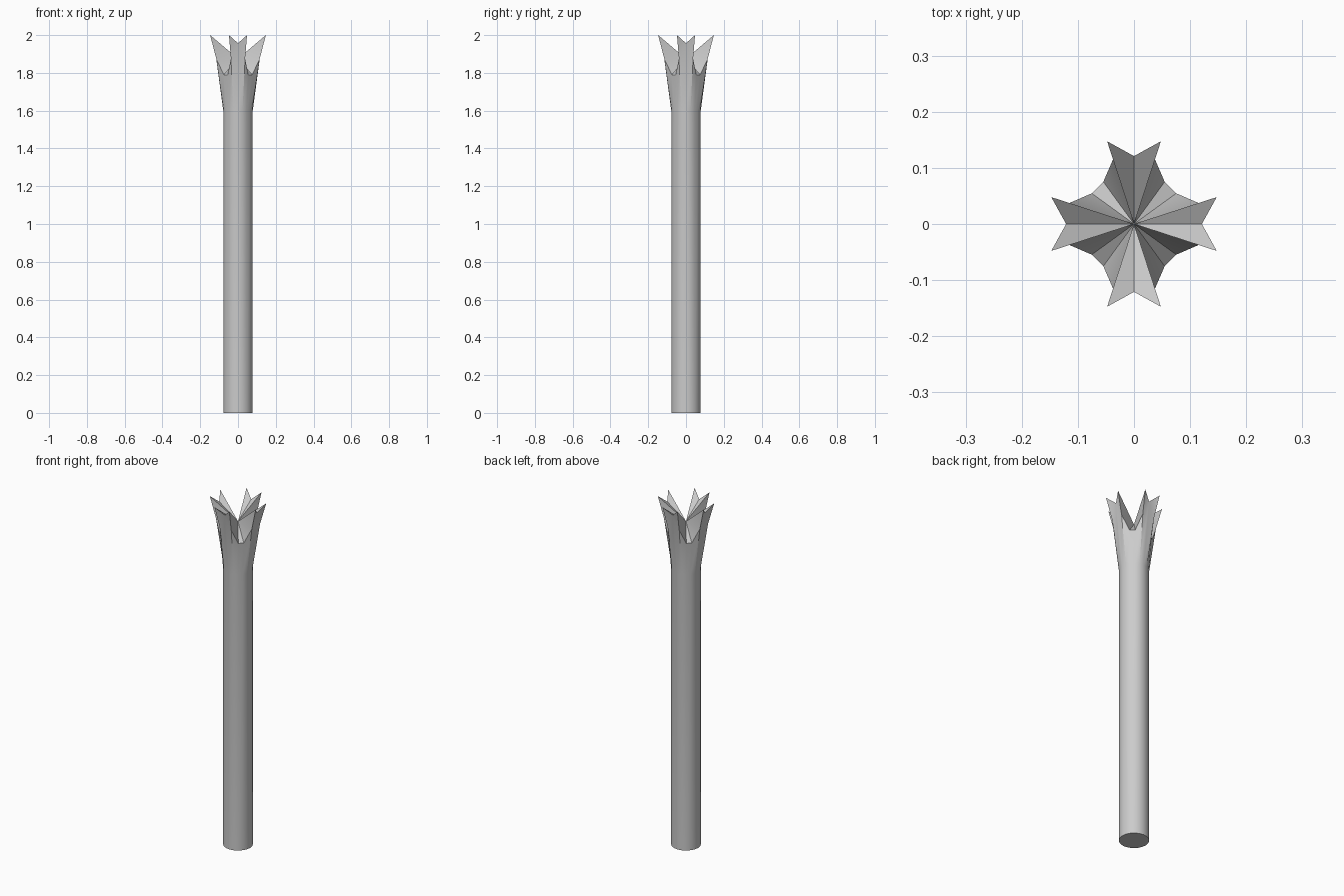
import bpy, bmesh, math

if "Cube" in bpy.data.objects:
    bpy.data.objects.remove(bpy.data.objects["Cube"])

N = 20  # sides; the rim pattern repeats every five sides

bm = bmesh.new()

def ring_vert(i, r, z):
    a = math.tau * i / N
    return bm.verts.new((r * math.cos(a), r * math.sin(a), z))

# Shaft rings and rim: notch (0 deg), tip root (18), valley (36, 54), tip root (72)
rim = [(0.121, 1.957), (0.121, 1.875), (0.093, 1.79), (0.093, 1.79), (0.121, 1.875)]
base = [ring_vert(i, 0.078, 0.0) for i in range(N)]
neck = [ring_vert(i, 0.078, 1.6) for i in range(N)]
top = [ring_vert(i, *rim[i % 5]) for i in range(N)]
tips = {i: ring_vert(i, 0.155, 2.0) for i in range(N) if i % 5 in (1, 4)}
centre = bm.verts.new((0, 0, 1.875))

bm.faces.new(base[::-1])
for i in range(N):
    j = (i + 1) % N
    # Shaft and flared collar
    bm.faces.new((base[i], base[j], neck[j], neck[i]))
    bm.faces.new((neck[i], neck[j], top[j], top[i]))
    # Prong halves either side of each notch, and the valley floors
    k = i % 5
    if k == 0:
        bm.faces.new((top[i], top[j], tips[j]))
        bm.faces.new((top[i], tips[j], centre))
    elif k == 4:
        bm.faces.new((top[i], top[j], tips[i]))
        bm.faces.new((tips[i], top[j], centre))
    else:
        bm.faces.new((top[i], top[j], centre))
    # Upright prong sides
    if k == 1:
        bm.faces.new((tips[i], top[i], centre))
    elif k == 4:
        bm.faces.new((top[i], tips[i], centre))

bmesh.ops.recalc_face_normals(bm, faces=bm.faces)
mesh = bpy.data.meshes.new("splintered_post")
bm.to_mesh(mesh)
bm.free()
post = bpy.data.objects.new("splintered_post", mesh)
bpy.context.collection.objects.link(post)
bpy.context.view_layer.objects.active = post
post.select_set(True)
bpy.ops.object.shade_smooth_by_angle(angle=math.radians(30))
